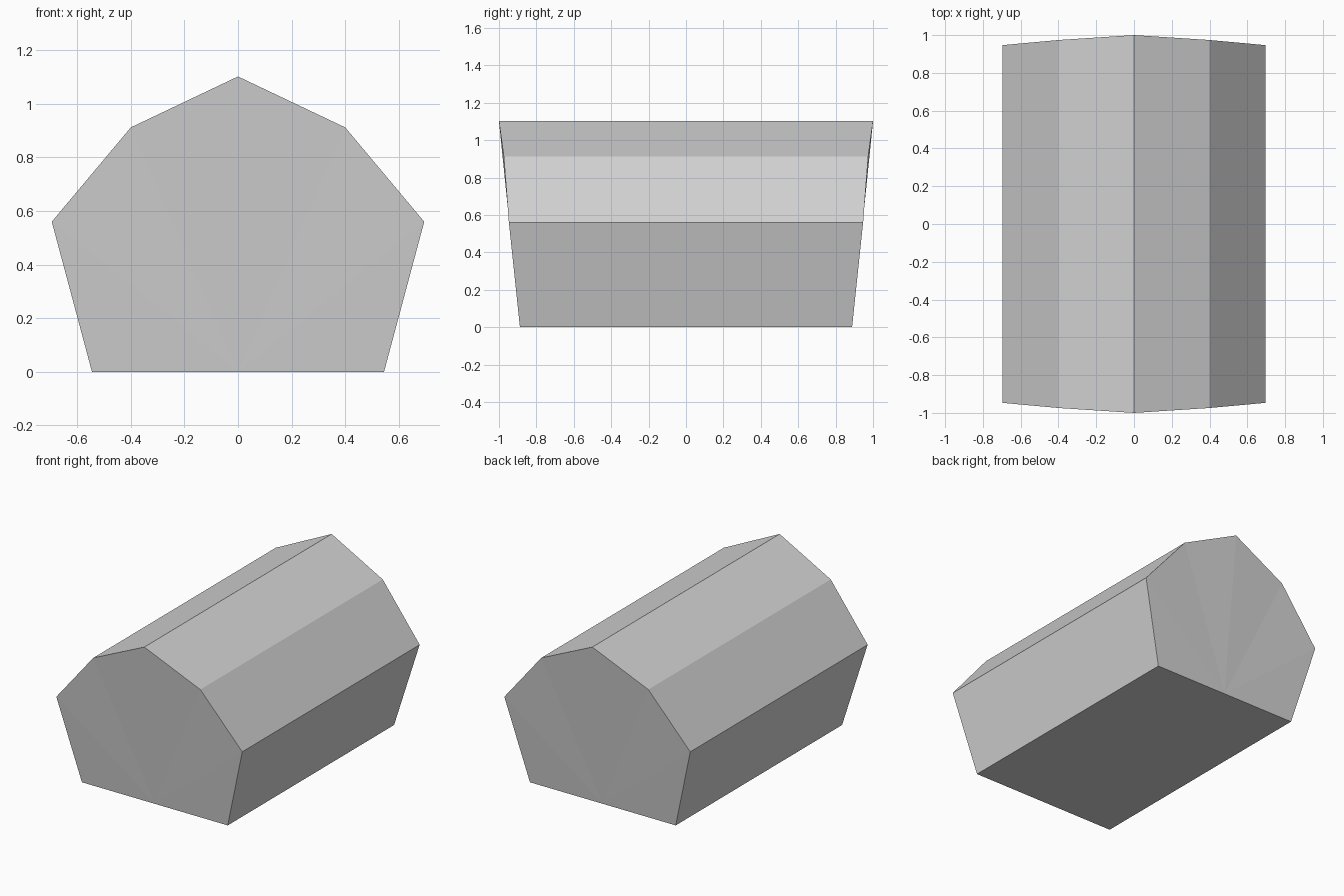
import bpy, bmesh

if "Cube" in bpy.data.objects:
    bpy.data.objects.remove(bpy.data.objects["Cube"])

# One plain grey material
grey = bpy.data.materials.new("light grey")
grey.use_nodes = True
colour = (0.65, 0.65, 0.65, 1)
grey.diffuse_color = colour
grey.node_tree.nodes["Principled BSDF"].inputs["Base Color"].default_value = colour

# Half cross-section (x, y, z): foot, eave, knee, ridge; the ends lean outwards
half = [(0.545, 0.888, 0), (0.695, 0.947, 0.56), (0.4, 0.974, 0.912), (0, 1, 1.102)]
section = half + [(-x, y, z) for x, y, z in reversed(half[:-1])]

bm = bmesh.new()
rings = []
for side in (-1, 1):
    ring = [bm.verts.new((x, side * y, z)) for x, y, z in section]
    rings.append(ring)
    # End wall folded as a fan from the middle of the floor edge
    centre = bm.verts.new((0, side * half[0][1], 0))
    for a, b in zip(ring, ring[1:]):
        bm.faces.new((centre, a, b))
    ring.append(centre)

# Walls, roof slopes and floor joining the two ends
front, back = rings
for i in range(len(front)):
    j = (i + 1) % len(front)
    bm.faces.new((front[i], front[j], back[j], back[i]))
bmesh.ops.recalc_face_normals(bm, faces=bm.faces)

mesh = bpy.data.meshes.new("barn_body")
bm.to_mesh(mesh)
bm.free()
mesh.materials.append(grey)
bpy.context.collection.objects.link(bpy.data.objects.new("barn_body", mesh))
